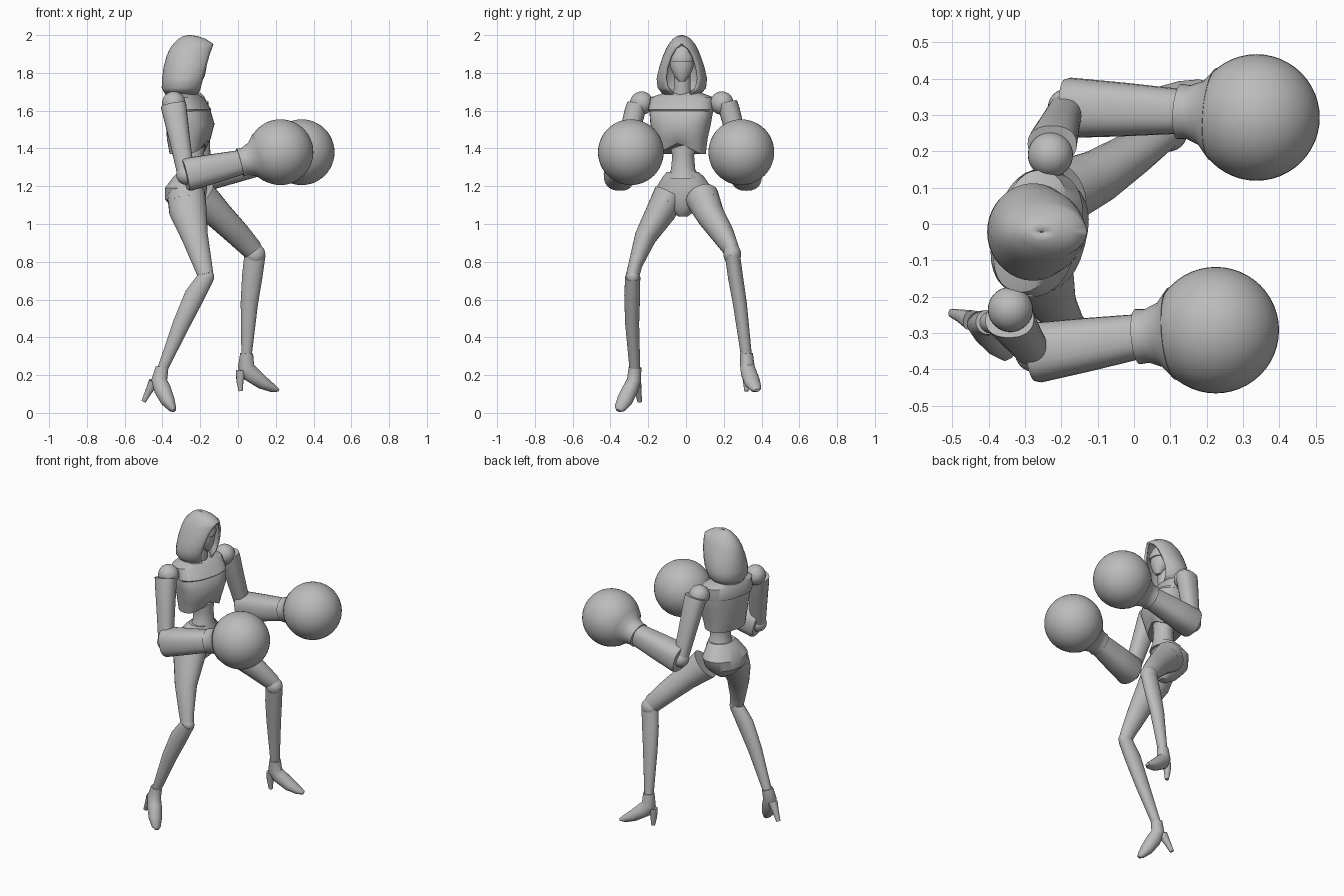
import bpy, bmesh, math
from mathutils import Vector

if "Cube" in bpy.data.objects:
    bpy.data.objects.remove(bpy.data.objects["Cube"])

grey = bpy.data.materials.new("plain_grey")
grey.use_nodes = True
COLOR = (0.5, 0.5, 0.5, 1)
grey.diffuse_color = COLOR
grey.node_tree.nodes["Principled BSDF"].inputs["Base Color"].default_value = COLOR


def finish(name, bm, angle=38):
    bmesh.ops.remove_doubles(bm, verts=bm.verts, dist=0.0005)
    bmesh.ops.recalc_face_normals(bm, faces=bm.faces)
    mesh = bpy.data.meshes.new(name)
    bm.to_mesh(mesh)
    bm.free()
    obj = bpy.data.objects.new(name, mesh)
    bpy.context.collection.objects.link(obj)
    mesh.materials.append(grey)
    bpy.ops.object.select_all(action="DESELECT")
    obj.select_set(True)
    bpy.context.view_layer.objects.active = obj
    bpy.ops.object.shade_smooth_by_angle(angle=math.radians(angle))
    return obj


def power(value, n):
    return math.copysign(abs(value) ** (2 / n), value)


def tube(name, points, n=2, sides=24, side=(0, 1, 0), flat=False):
    """Skin oval rings along a path; each point is x, y, z, depth radius, side radius."""
    bm = bmesh.new()
    centres = [Vector(p[:3]) for p in points]
    rings = []
    for i, p in enumerate(points):
        t = centres[min(i + 1, len(points) - 1)] - centres[max(i - 1, 0)]
        t = Vector((0, 0, 1)) if flat else t.normalized()
        s = Vector(side)
        s = (s - t * s.dot(t)).normalized()
        d = s.cross(t)
        ring = []
        for k in range(sides):
            a = math.tau * k / sides
            ring.append(bm.verts.new(centres[i] + d * p[3] * power(math.cos(a), n)
                                     + s * p[4] * power(math.sin(a), n)))
        rings.append(ring)
    for lo, hi in zip(rings, rings[1:]):
        for k in range(sides):
            j = (k + 1) % sides
            bm.faces.new((lo[k], lo[j], hi[j], hi[k]))
    bm.faces.new(rings[0])
    bm.faces.new(rings[-1])
    return finish(name, bm)


def ball(name, centre, radius, scale=(1, 1, 1), segments=32):
    bm = bmesh.new()
    bmesh.ops.create_uvsphere(bm, u_segments=segments, v_segments=segments // 2, radius=radius)
    for v in bm.verts:
        v.co = Vector(c * s for c, s in zip(v.co, scale)) + Vector(centre)
    return finish(name, bm)


def body(name, rows, x, y, yaw, n=2.4):
    """Stack level ovals; each row is height, forward shift, depth, half width."""
    a = math.radians(yaw)
    f, s = (math.cos(a), math.sin(a)), (-math.sin(a), math.cos(a), 0)
    pts = [(x + f[0] * c, y + f[1] * c, z, d, w) for z, c, d, w in rows]
    return tube(name, pts, n, 32, s, True)


# Torso: rib shell with arched front hem, collar plate, waist and pelvis
ribs = body("rib_shell", [(1.37, .02, .09, .13), (1.45, .025, .11, .14), (1.53, .033, .122, .16),
                          (1.60, .02, .112, .17), (1.665, 0, .085, .165), (1.69, -.01, .06, .09)],
            -.285, -.02, -14.7)
for v in ribs.data.vertices:
    if v.co.z < 1.38:
        v.co.z += .06 * max(0, 1 - abs(v.co.y + .04) / .12) * (v.co.x > -.28)
body("collar_plate", [(1.595, .015, .114, .172), (1.605, .018, .118, .177),
                      (1.67, 0, .09, .17), (1.698, -.01, .06, .09)], -.285, -.02, -14.7)
body("waist", [(1.24, 0, .08, .09), (1.29, 0, .064, .064), (1.36, 0, .06, .058),
               (1.46, -.01, .075, .08)], -.24, -.015, -12, 2)
body("pelvis", [(1.04, .02, .03, .025), (1.075, .01, .075, .07), (1.13, -.01, .105, .13),
                (1.19, -.005, .11, .15), (1.25, .01, .08, .11), (1.275, .025, .07, .085)],
     -.27, -.012, -12, 2.1)
tube("neck", [(-.28, -.02, 1.66, .06, .065), (-.26, -.02, 1.71, .045, .045),
              (-.25, -.02, 1.82, .042, .042)])

# Head with pointed chin and a raised brow visor
tube("head", [(-.205, -.022, 1.755, .015, .016), (-.215, -.022, 1.785, .04, .042),
              (-.225, -.022, 1.83, .058, .062), (-.23, -.022, 1.89, .062, .066),
              (-.24, -.022, 1.94, .05, .05), (-.25, -.022, 1.965, .02, .02)], flat=True)
tube("visor", [(-.223, -.022, 1.86, .064, .066), (-.224, -.022, 1.885, .068, .068),
               (-.234, -.022, 1.93, .055, .054)], flat=True)

# Hood: level arcs left open at the front, as height, back, front, half width, opening angle
HOOD = [(1.685, -.385, -.21, .10, 28), (1.72, -.404, -.197, .128, 38), (1.77, -.402, -.185, .134, 42),
        (1.83, -.394, -.168, .12, 43), (1.89, -.378, -.152, .10, 38), (1.93, -.36, -.138, .083, 24),
        (1.953, -.342, -.13, .07, 0), (1.98, -.315, -.17, .047, 0), (1.995, -.29, -.215, .025, 0),
        (2.0, -.26, -.25, .003, 0)]
bm = bmesh.new()
rows = []
for z, back, front, width, opening in HOOD:
    a0 = math.radians(opening)
    depth = (front - back) / (1 + math.cos(a0))
    row = []
    for k in range(33):
        a = a0 + (math.tau - 2 * a0) * k / 32
        row.append(bm.verts.new((back + depth + depth * math.cos(a),
                                 -.022 + width * math.sin(a), z)))
    rows.append(row)
for lo, hi in zip(rows, rows[1:]):
    for k in range(32):
        bm.faces.new((lo[k], lo[k + 1], hi[k + 1], hi[k]))
hood = finish("hood", bm, 50)
wall = hood.modifiers.new("thickness", "SOLIDIFY")
wall.thickness = .014
wall.offset = -1


def arm(label, shoulder, sleeve, elbow, wrist, glove):
    """Ball shoulder, tapered sleeve, blunt forearm, flared cuff and round glove."""
    ball(label + "_shoulder_ball", shoulder, .062)
    top, end = Vector(sleeve), Vector(elbow)
    mid = top.lerp(end, .5)
    tube(label + "_upper_arm", [(*top, .068, .052), (*top.lerp(end, .12), .065, .055),
                                (*mid, .055, .05), (*end, .045, .042)], 2.3)
    ball(label + "_elbow_ball", elbow, .052)
    w, g = Vector(wrist), Vector(glove)
    tube(label + "_forearm", [(*end.lerp(w, -.02), .082, .078), (*end.lerp(w, .03), .088, .083),
                              (*end.lerp(w, .5), .078, .074), (*w, .066, .062)], 2.5)
    tube(label + "_glove_cuff", [(*w, .076, .076), (*w.lerp(g, .12), .074, .074),
                                 (*w.lerp(g, .3), .09, .09), (*w.lerp(g, .45), .128, .128)], 2, 32)
    ball(label + "_glove", glove, .174, segments=48)


arm("right", (-.34, -.235, 1.64), (-.342, -.262, 1.63), (-.275, -.355, 1.26),
    (.01, -.31, 1.325), (.225, -.292, 1.38))
arm("left", (-.23, .19, 1.64), (-.225, .22, 1.64), (-.185, .32, 1.26),
    (.125, .31, 1.325), (.337, .293, 1.38))


def leg(label, thigh, shin, shoe, heel):
    """Thigh with a raised upper panel, knee joint, shin and high-heeled shoe."""
    tube(label + "_thigh", thigh)
    hip, mid = Vector(thigh[0]), Vector(thigh[1])
    ra, rb = (thigh[0][i] * .5 + thigh[1][i] * .5 + .004 for i in (3, 4))
    tube(label + "_hip_panel", [(*hip, thigh[0][3] + .004, thigh[0][4] + .004),
                                (*hip.lerp(mid, .5), ra, rb)])
    ball(label + "_knee", shin[0][:3], shin[0][3] * .98, (1, .85, 1), 24)
    tube(label + "_shin", shin)
    tube(label + "_shoe", shoe)
    tube(label + "_heel", heel, 2.5, 12)


leg("right",
    [(-.275, -.085, 1.16, .10, .085), (-.265, -.13, 1.07, .10, .08), (-.228, -.215, .93, .07, .058),
     (-.187, -.268, .785, .05, .037), (-.172, -.282, .73, .042, .036)],
    [(-.168, -.282, .72, .043, .04), (-.23, -.285, .62, .054, .042), (-.3, -.285, .47, .046, .037),
     (-.405, -.27, .22, .026, .028)],
    [(-.402, -.27, .24, .034, .034), (-.417, -.275, .175, .042, .037), (-.40, -.295, .125, .045, .042),
     (-.372, -.325, .065, .038, .042), (-.348, -.35, .025, .022, .03), (-.338, -.358, .012, .01, .014)],
    [(-.445, -.265, .165, .028, .028), (-.475, -.253, .11, .018, .018), (-.50, -.245, .06, .012, .012)])
leg("left",
    [(-.2, .085, 1.14, .095, .09), (-.10, .13, 1.045, .076, .075), (.0, .195, .945, .066, .06),
     (.075, .24, .865, .056, .042), (.095, .245, .845, .045, .036)],
    [(.09, .245, .84, .056, .04), (.075, .262, .72, .054, .04), (.06, .285, .58, .046, .037),
     (.045, .32, .30, .027, .029)],
    [(.046, .32, .315, .034, .034), (.042, .325, .245, .044, .038), (.065, .333, .21, .046, .042),
     (.13, .352, .16, .036, .042), (.185, .369, .13, .022, .03), (.214, .378, .12, .008, .014)],
    [(.015, .32, .225, .026, .026), (.01, .32, .17, .019, .019), (.014, .32, .115, .011, .011)])
